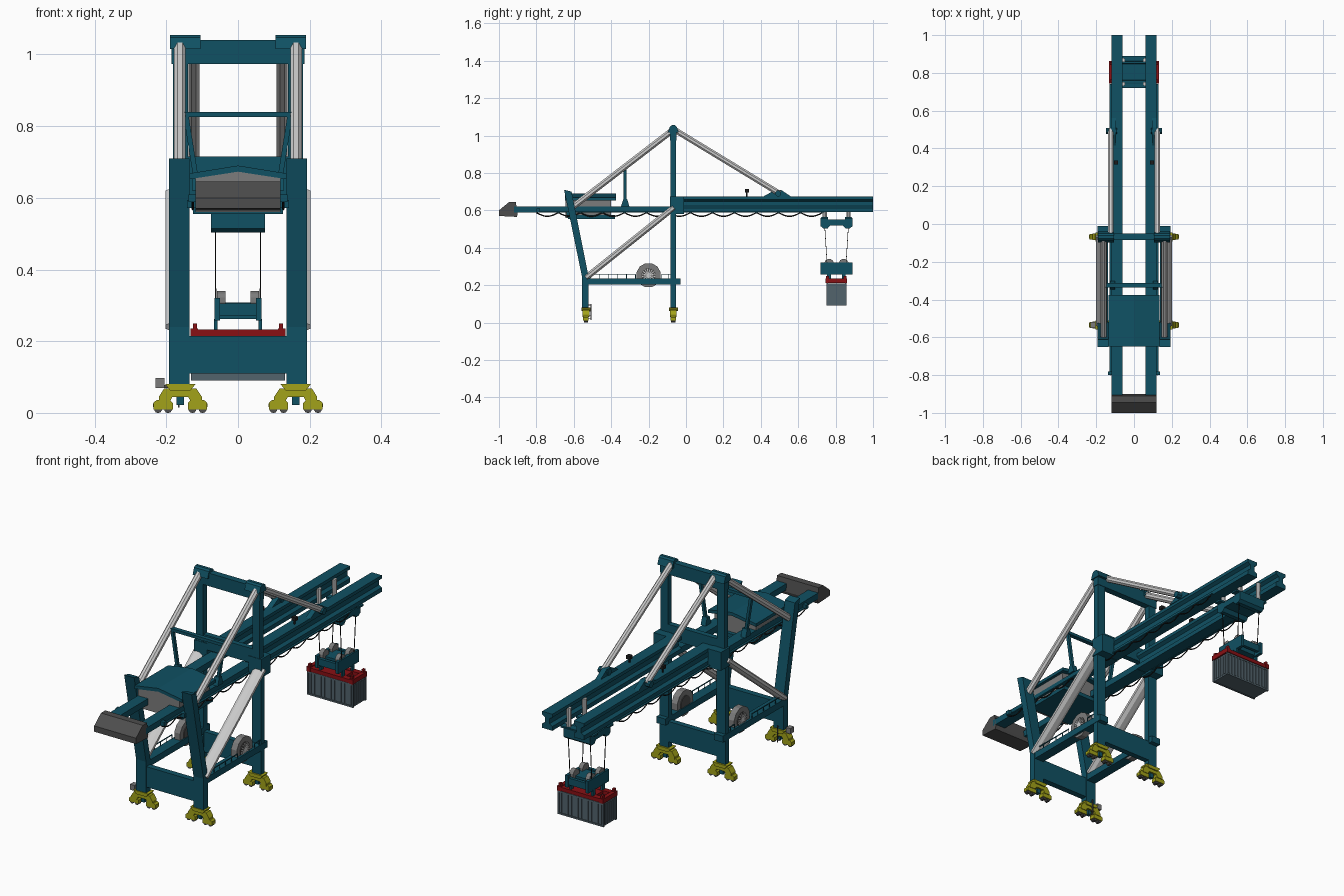
import bpy, bmesh, math
from mathutils import Vector

def material(name, r, g, b):
    m = bpy.data.materials.new(name)
    m.diffuse_color = (r, g, b, 1)
    return m

TEAL = material("teal_paint", 0.005, 0.082, 0.125)
YELLOW = material("yellow_paint", 0.36, 0.36, 0.01)
RED = material("red_paint", 0.25, 0.005, 0.007)
DARK = material("dark_grey", 0.075, 0.075, 0.075)
MID = material("mid_grey", 0.2, 0.2, 0.2)
BLACK = material("black_rubber", 0.012, 0.012, 0.012)
STEEL = material("container_steel", 0.085, 0.125, 0.15)
LIGHT = None

def mesh_from_rings(name, a, b, mat):
    """Closed solid between two matching end outlines."""
    bm = bmesh.new()
    va, vb = [bm.verts.new(p) for p in a], [bm.verts.new(p) for p in b]
    bm.faces.new(va)
    bm.faces.new(vb)
    n = len(a)
    for i in range(n):
        j = (i + 1) % n
        bm.faces.new((va[i], va[j], vb[j], vb[i]))
    bmesh.ops.recalc_face_normals(bm, faces=bm.faces)
    me = bpy.data.meshes.new(name)
    bm.to_mesh(me)
    bm.free()
    ob = bpy.data.objects.new(name, me)
    bpy.context.collection.objects.link(ob)
    if mat:
        me.materials.append(mat)
    return ob

def prism(name, axis, pts, lo, hi, mat=TEAL):
    """axis X: pts are (y, z); axis Y: pts are (x, z)."""
    put = (lambda p, t: (t, p[0], p[1])) if axis == 'X' else (lambda p, t: (p[0], t, p[1]))
    return mesh_from_rings(name, [put(p, lo) for p in pts], [put(p, hi) for p in pts], mat)

def box(name, x, y, z, mat=TEAL):
    return prism(name, 'X', [(y[0], z[0]), (y[1], z[0]), (y[1], z[1]), (y[0], z[1])], x[0], x[1], mat)

def bar(name, p, q, w, t=None, mat=LIGHT, sides=8):
    """Straight tube from p to q with an oval section of width w and depth t."""
    p, q, t = Vector(p), Vector(q), t or w
    d = (q - p).normalized()
    u = Vector((1, 0, 0)) if abs(d.x) < 0.9 else Vector((0, 1, 0))
    u = (u - d * u.dot(d)).normalized()
    v = d.cross(u)
    k = 1 / math.cos(math.pi / sides)
    ring = []
    for i in range(sides):
        a = (i + 0.5) * 2 * math.pi / sides
        ring.append(u * (math.cos(a) * w / 2 * k) + v * (math.sin(a) * t / 2 * k))
    return mesh_from_rings(name, [p + r for r in ring], [q + r for r in ring], mat)

REAR, FRONT = -0.535, -0.068

# Parts mirrored left and right
for s, side in ((-1, "left"), (1, "right")):
    X = lambda a, b: (s * a, s * b)
    # Legs
    box(f"{side}_waterside_leg", X(0.137, 0.188), (-0.083, -0.053), (0.08, 0.62))
    box(f"{side}_mast", X(0.14, 0.182), (-0.083, -0.053), (0.62, 1.02))
    prism(f"{side}_landside_leg", 'X', [(-0.555, 0.08), (-0.52, 0.08), (-0.52, 0.24), (-0.612, 0.70),
          (-0.652, 0.71), (-0.555, 0.24)], s * 0.135, s * 0.192)
    prism(f"{side}_mast_cap", 'X', [(-0.098, 1.015), (-0.038, 1.015), (-0.05, 1.048), (-0.06, 1.055),
          (-0.076, 1.055), (-0.086, 1.048)], s * 0.105, s * 0.19)
    # Side beams, brackets and braces
    box(f"{side}_side_beam", X(0.138, 0.19), (-0.555, -0.03), (0.203, 0.236))
    box(f"{side}_boom_hinge", X(0.118, 0.192), (-0.085, -0.01), (0.58, 0.675))
    bar(f"{side}_lower_brace", (s * 0.172, -0.535, 0.24), (s * 0.172, -0.065, 0.615), 0.06, 0.032)
    bar(f"{side}_back_stay", (s * 0.162, -0.61, 0.615), (s * 0.162, -0.07, 1.03), 0.032)
    bar(f"{side}_boom_stay", (s * 0.123, -0.06, 1.03), (s * 0.123, 0.50, 0.69), 0.03)
    prism(f"{side}_stay_bracket", 'X', [(0.41, 0.672), (0.565, 0.672), (0.51, 0.708), (0.475, 0.708)],
          s * 0.095, s * 0.122)
    bar(f"{side}_stay_pin", (s * 0.09, 0.492, 0.69), (s * 0.148, 0.492, 0.69), 0.03, mat=TEAL)
    # Boom and rear girder
    half = [(0.029, 0.59), (0.029, 0.612), (0.013, 0.622), (0.013, 0.648), (0.029, 0.658), (0.029, 0.675)]
    outline = [(s * 0.09 + x, z) for x, z in half] + [(s * 0.09 - x, z) for x, z in reversed(half)]
    prism(f"{side}_boom_girder", 'Y', outline, -0.05, 1.0)
    box(f"{side}_rear_girder", X(0.061, 0.119), (-0.92, -0.05), (0.588, 0.62))
    # Mid pylon
    prism(f"{side}_pylon_base", 'X', [(-0.348, 0.62), (-0.302, 0.62), (-0.315, 0.66), (-0.335, 0.66)],
          s * 0.1, s * 0.128)
    bar(f"{side}_pylon_post", (s * 0.115, -0.325, 0.64), (s * 0.145, -0.325, 0.83), 0.014, 0.016, TEAL, 4)
    # Boom floodlight
    bar(f"{side}_light_post", (s * 0.095, 0.325, 0.675), (s * 0.095, 0.325, 0.70), 0.006, mat=BLACK, sides=4)
    box(f"{side}_floodlight", X(0.084, 0.106), (0.315, 0.337), (0.695, 0.713), BLACK)
    # Cable reel
    bar(f"{side}_cable_reel", (s * 0.145, -0.2, 0.253), (s * 0.178, -0.2, 0.253), 0.128, mat=MID, sides=12)
    bar(f"{side}_reel_core", (s * 0.142, -0.2, 0.253), (s * 0.181, -0.2, 0.253), 0.076, mat=DARK, sides=12)
    for i in range(8):
        a = (i + 0.5) * math.pi / 8
        c, d = 0.036 * math.cos(a), 0.036 * math.sin(a)
        bar(f"{side}_reel_spoke", (s * 0.181, -0.2 - c, 0.253 - d), (s * 0.181, -0.2 + c, 0.253 + d),
            0.004, 0.004, LIGHT, 4)
    # Walkway handrail
    for y0, y1, n in ((-0.51, -0.27, 5), (-0.13, -0.06, 2)):
        bar(f"{side}_handrail", (s * 0.186, y0, 0.258), (s * 0.186, y1, 0.258), 0.004, mat=TEAL, sides=4)
        for i in range(n + 1):
            y = y0 + (y1 - y0) * i / n
            bar(f"{side}_rail_post", (s * 0.186, y, 0.234), (s * 0.186, y, 0.258), 0.003, mat=TEAL, sides=4)
    # Festoon cable hanging in loops, with its rail hangers
    cu = bpy.data.curves.new(f"{side}_festoon_cable", 'CURVE')
    cu.dimensions, cu.bevel_depth, cu.bevel_resolution = '3D', 0.0035, 0
    sp = cu.splines.new('POLY')
    n = 104
    sp.points.add(n)
    for i in range(n + 1):
        sp.points[i].co = (s * 0.126, -0.8 + 1.53 * i / n, 0.588 - 0.02 * abs(math.sin(math.pi * i / 8)), 1)
    ob = bpy.data.objects.new(f"{side}_festoon_cable", cu)
    bpy.context.collection.objects.link(ob)
    cu.materials.append(BLACK)
    box(f"{side}_festoon_rail", X(0.117, 0.129), (-0.8, 0.74), (0.588, 0.593))
    box(f"{side}_festoon_stop", X(0.117, 0.138), (-0.80, -0.78), (0.588, 0.61))

    # Bogies under each leg
    for yc, end in ((REAR, "landside"), (FRONT, "waterside")):
        n = f"{side}_{end}"
        xc = s * 0.161
        P = lambda pts: [(xc + x, z) for x, z in pts]
        prism(n + "_bogie_head", 'Y', P([(-0.028, 0.062), (0.028, 0.062), (0.042, 0.08), (-0.042, 0.08)]),
              yc - 0.024, yc + 0.024, YELLOW)
        prism(n + "_equalizer", 'Y', P([(-0.06, 0.03), (-0.03, 0.03), (-0.022, 0.045), (0.022, 0.045),
              (0.03, 0.03), (0.06, 0.03), (0.06, 0.045), (0.045, 0.068), (-0.045, 0.068), (-0.06, 0.045)]),
              yc - 0.018, yc + 0.018, YELLOW)
        box(n + "_storm_pin", (xc - 0.01, xc + 0.01), (yc - 0.01, yc + 0.01), (0.022, 0.05))
        for t in (-1, 1):
            c = xc + t * 0.048
            prism(n + "_truck", 'Y', [(c - 0.027, 0.01), (c + 0.027, 0.01), (c + 0.027, 0.028),
                  (c + 0.018, 0.036), (c - 0.018, 0.036), (c - 0.027, 0.028)], yc - 0.015, yc + 0.015, YELLOW)
            for w in (-0.014, 0.014):
                bar(n + "_wheel", (c + w, yc - 0.011, 0.0105), (c + w, yc + 0.011, 0.0105), 0.021, mat=DARK, sides=10)
            box(n + "_buffer", (c + t * 0.02, c + t * 0.028), (yc - 0.01, yc + 0.01), (0.016, 0.026), YELLOW)

    # Hoist posts, ropes and spreader links at both ends of the trolley
    for y in (0.742, 0.868):
        bar(f"{side}_trolley_hanger", (s * 0.058, y, 0.55), (s * 0.058, y, 0.66), 0.022)
        bar(f"{side}_hoist_rope", (s * 0.063, y, 0.51), (s * 0.062, 0.805 + (y - 0.805) * 0.8, 0.31),
            0.003, mat=BLACK, sides=4)
    for y in (0.765, 0.843):
        bar(f"{side}_sheave", (s * 0.035, y, 0.315), (s * 0.058, y, 0.315), 0.05, mat=MID, sides=12)
        box(f"{side}_spreader_link", X(0.057, 0.067), (y - 0.01, y + 0.01), (0.232, 0.262))
    box(f"{side}_headblock_cheek", X(0.05, 0.066), (0.72, 0.89), (0.258, 0.32))
    # Spreader ends
    box(f"{side}_spreader_end", X(0.112, 0.132), (0.745, 0.862), (0.212, 0.236), RED)
    for y in (0.757, 0.85):
        box(f"{side}_spreader_guide", X(0.114, 0.126), (y - 0.008, y + 0.008), (0.232, 0.25), RED)

# Cross beams between the legs
box("landside_sill_beam", (-0.14, 0.14), (-0.553, -0.522), (0.11, 0.215))
box("waterside_sill_beam", (-0.14, 0.14), (-0.082, -0.054), (0.11, 0.215))
box("boom_portal_beam", (-0.142, 0.142), (-0.082, -0.054), (0.64, 0.715))
box("mast_top_beam", (-0.185, 0.185), (-0.085, -0.051), (0.973, 1.04))
box("rear_support_beam", (-0.142, 0.142), (-0.64, -0.60), (0.572, 0.594))
box("pylon_cross_bar", (-0.155, 0.155), (-0.335, -0.313), (0.825, 0.84))

# Machinery house
prism("house_body", 'Y', [(-0.118, 0.56), (0.118, 0.56), (0.118, 0.657), (0, 0.674), (-0.118, 0.657)],
      -0.645, -0.40, MID)
prism("house_roof", 'Y', [(-0.136, 0.652), (0, 0.673), (0.136, 0.652), (0.136, 0.668), (0, 0.69), (-0.136, 0.668)],
      -0.648, -0.375)
box("house_floor", (-0.125, 0.125), (-0.63, -0.38), (0.555, 0.575))

# Counterweight
prism("counterweight", 'X', [(-1, 0.57), (-0.905, 0.565), (-0.90, 0.58), (-0.91, 0.645), (-0.945, 0.645),
      (-1, 0.60)], -0.119, 0.119, DARK)

# Trolley
prism("trolley_frame", 'X', [(0.72, 0.515), (0.735, 0.503), (0.757, 0.503), (0.772, 0.52), (0.838, 0.52),
      (0.853, 0.503), (0.875, 0.503), (0.89, 0.515), (0.89, 0.56), (0.862, 0.565), (0.848, 0.55),
      (0.762, 0.55), (0.748, 0.565), (0.72, 0.56)], -0.075, 0.075)
for y in (0.742, 0.868):
    box("trolley_cross_plate", (-0.095, 0.095), (y - 0.018, y + 0.018), (0.555, 0.564))

# Headblock
box("headblock_core", (-0.055, 0.055), (0.76, 0.85), (0.262, 0.308))
for y in (0.735, 0.875):
    box("headblock_end_tie", (-0.052, 0.052), (y - 0.008, y + 0.008), (0.27, 0.305))

# Spreader
for y in (0.762, 0.845):
    box("spreader_beam", (-0.13, 0.13), (y - 0.014, y + 0.014), (0.213, 0.232), RED)
box("spreader_center", (-0.07, 0.07), (0.77, 0.84), (0.215, 0.23), RED)

# Container with ribbed walls and a corner frame
box("container_body", (-0.127, 0.127), (0.754, 0.854), (0.092, 0.209), STEEL)
for y in (0.754, 0.854):
    for i in range(13):
        x = -0.114 + i * 0.019
        box("container_side_rib", (x - 0.005, x + 0.005), (y - 0.003, y + 0.003), (0.1, 0.203), STEEL)
    for z in (0.094, 0.207):
        box("container_long_rail", (-0.13, 0.13), (y - 0.004, y + 0.004), (z - 0.004, z + 0.004), STEEL)
    for x in (-0.127, 0.127):
        box("container_corner_post", (x - 0.004, x + 0.004), (y - 0.004, y + 0.004), (0.09, 0.211), STEEL)
for x in (-0.127, 0.127):
    for i in range(5):
        y = 0.770 + i * 0.017
        box("container_end_rib", (x - 0.003, x + 0.003), (y - 0.004, y + 0.004), (0.1, 0.203), STEEL)

# Access ladder and control cabinet at the left landside bogie
box("control_cabinet", (-0.23, -0.205), (-0.55, -0.52), (0.07, 0.098), MID)
box("cabinet_bracket", (-0.21, -0.185), (-0.542, -0.528), (0.07, 0.078), DARK)
for y in (-0.528, -0.508):
    bar("ladder_rail", (-0.165, y, 0.015), (-0.165, y, 0.1), 0.004, mat=DARK, sides=4)
for i in range(5):
    z = 0.022 + i * 0.018
    bar("ladder_rung", (-0.165, -0.528, z), (-0.165, -0.508, z), 0.003, mat=DARK, sides=4)
